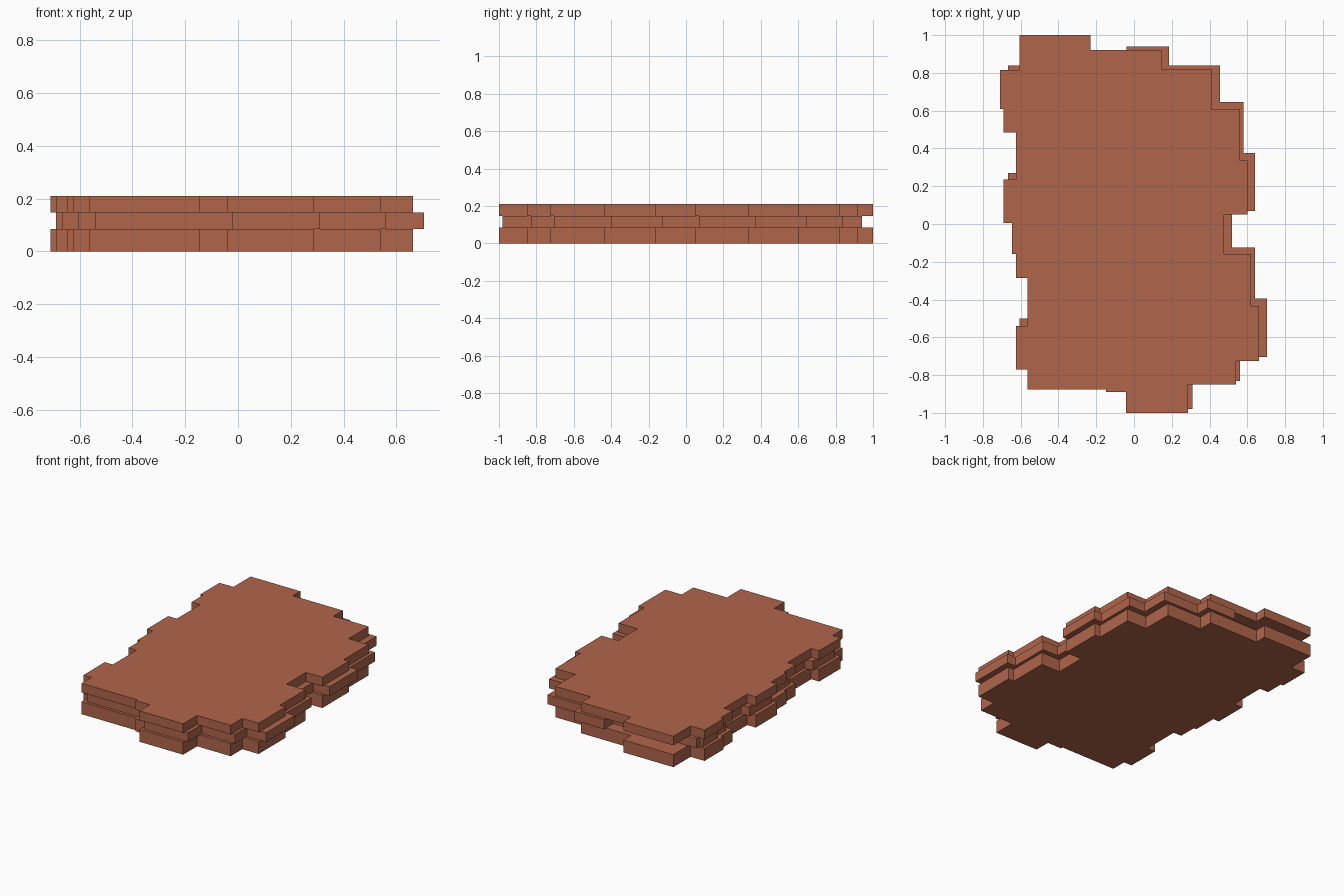
import bpy, bmesh

cube = bpy.data.objects.get("Cube")
if cube:
    bpy.data.objects.remove(cube, do_unlink=True)

# Terracotta colour
clay = bpy.data.materials.new("terracotta")
clay.use_nodes = True
COLOUR = (0.434, 0.130, 0.070, 1)
clay.diffuse_color = COLOUR
clay.node_tree.nodes["Principled BSDF"].inputs["Base Color"].default_value = COLOUR

# Stepped outlines, clockwise: each pair gives the next corner of a staircase
OUTER = [(-.605, 1), (-.23, .92), (.145, .82), (.41, .605), (.56, .335),
         (.60, .05), (.477, -.16), (.62, -.435), (.663, -.725), (.54, -.85),
         (.287, -1), (-.042, -.89), (-.148, -.875), (-.565, -.77),
         (-.625, -.54), (-.565, -.285), (-.625, -.16), (-.645, .005),
         (-.69, .235), (-.625, .485), (-.69, .61), (-.71, .815)]
INNER = [(-.04, .94), (.185, .84), (.455, .645), (.58, .375), (.64, .07),
         (.52, -.125), (.64, -.395), (.705, -.705), (.56, -.83), (.31, -.98),
         (-.02, -.855), (-.54, -.74), (-.605, -.50), (-.543, -.25),
         (-.605, .03), (-.667, .27), (-.605, .52), (-.667, .645),
         (-.69, .80), (-.667, .84)]


def slab(name, steps, z0, z1):
    """Extrude a right-angled stepped outline from z0 to z1."""
    bm = bmesh.new()
    corners = []
    for i, (x, y) in enumerate(steps):
        next_x = steps[(i + 1) % len(steps)][0]
        corners += [(x, y), (next_x, y)]
    face = bm.faces.new([bm.verts.new((x, y, z0)) for x, y in corners])
    top = bmesh.ops.extrude_face_region(bm, geom=[face], use_keep_orig=True)
    verts = [g for g in top["geom"] if isinstance(g, bmesh.types.BMVert)]
    bmesh.ops.translate(bm, verts=verts, vec=(0, 0, z1 - z0))
    bmesh.ops.recalc_face_normals(bm, faces=bm.faces)
    mesh = bpy.data.meshes.new(name)
    bm.to_mesh(mesh)
    bm.free()
    mesh.materials.append(clay)
    obj = bpy.data.objects.new(name, mesh)
    bpy.context.collection.objects.link(obj)
    return obj


# Three stacked layers of paving
slab("bottom_layer", OUTER, 0, 0.085)
slab("middle_layer", INNER, 0.085, 0.148)
slab("top_layer", OUTER, 0.148, 0.21)
